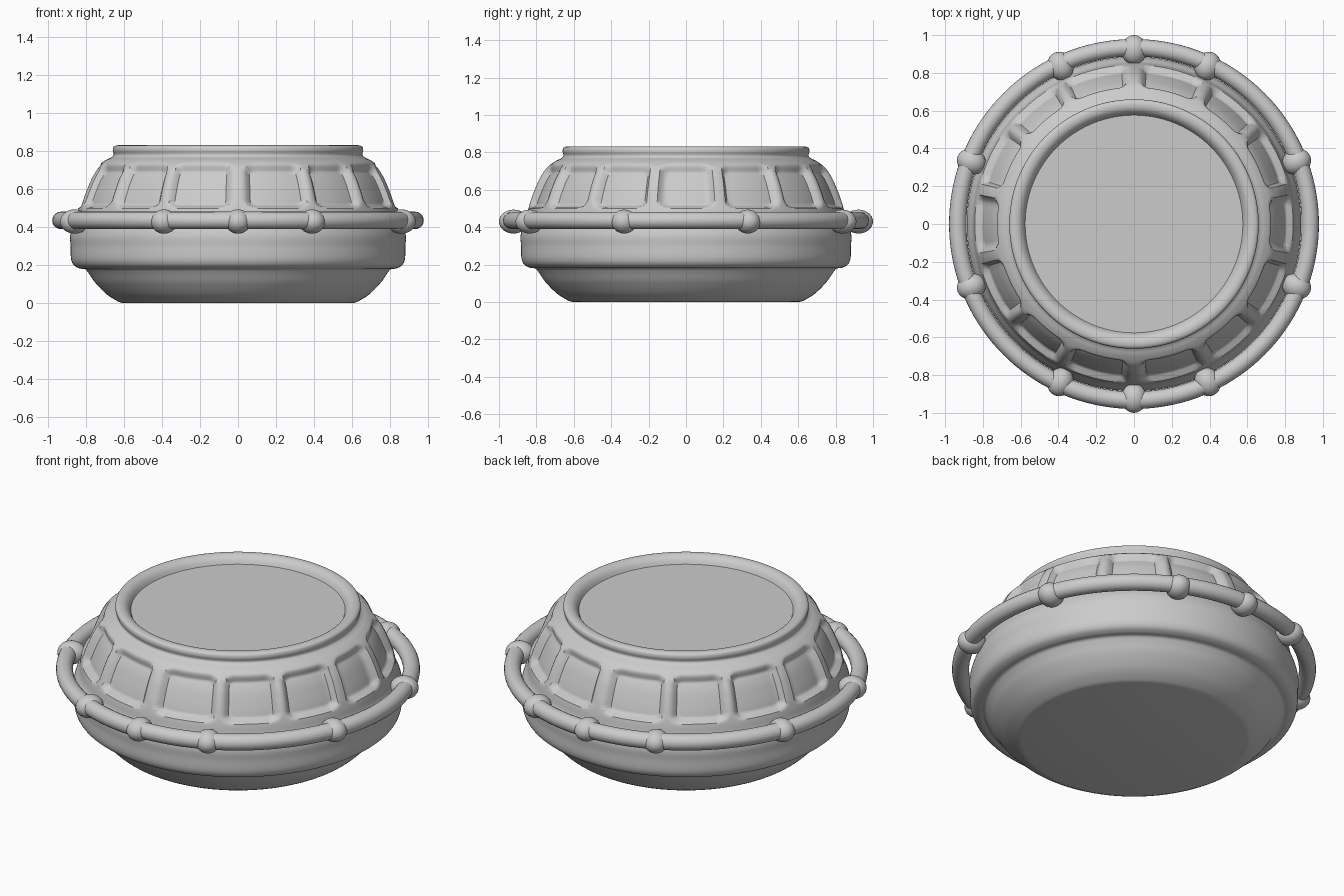
import bpy, bmesh
from math import sin, cos, pi, radians, degrees, hypot
from mathutils import Matrix, Vector

if "Cube" in bpy.data.objects:
    bpy.data.objects.remove(bpy.data.objects["Cube"])

SEGS = 270


def spline(pts, steps):
    """Catmull-Rom through (r, z) points."""
    out = []
    p = [Vector(q) for q in pts]
    p = [p[0]] + p + [p[-1]]
    for i in range(1, len(p) - 2):
        a, b, c, d = p[i - 1:i + 3]
        for k in range(steps):
            t = k / steps
            out.append(0.5 * (2 * b + (c - a) * t + (2 * a - 5 * b + 4 * c - d) * t * t
                              + (3 * b - a - 3 * c + d) * t ** 3))
    out.append(p[-2])
    return out


def finish(bm, name, angle=40):
    bmesh.ops.recalc_face_normals(bm, faces=bm.faces)
    me = bpy.data.meshes.new(name)
    bm.to_mesh(me)
    bm.free()
    ob = bpy.data.objects.new(name, me)
    bpy.context.collection.objects.link(ob)
    bpy.ops.object.select_all(action='DESELECT')
    ob.select_set(True)
    bpy.context.view_layer.objects.active = ob
    bpy.ops.object.shade_smooth_by_angle(angle=radians(angle))
    return ob


# window centres and half widths in degrees, one quadrant (mirrored by folding the angle)
WINDOWS = [(0, 10.5), (25.5, 11), (50, 10.5), (75.5, 11.8)]


def recess(theta, z):
    """Depth of the rounded window pockets at a point of the shell."""
    if not 0.47 < z < 0.77:
        return 0
    a = degrees(theta) % 180
    a = min(a, 180 - a)
    best = 0
    for c, half in WINDOWS:
        rad = 0.05
        qx = abs(radians(a - c)) * 0.81 - radians(half) * 0.81 + rad
        qz = abs(z - 0.62) * 1.12 - 0.13 + rad
        d = hypot(max(qx, 0), max(qz, 0)) + min(max(qx, qz), 0) - rad
        t = min(max((0.004 - d) / 0.03, 0), 1)
        best = max(best, t * t * (3 - 2 * t))
    return 0.036 * best


# body: lathed shell with window pockets pressed in along the normal
profile = [(0.60, 0), (0.63, 0.008), (0.69, 0.045), (0.75, 0.105), (0.785, 0.155), (0.805, 0.178),
           (0.835, 0.183), (0.865, 0.20), (0.88, 0.235), (0.882, 0.30), (0.885, 0.35),
           (0.875, 0.395), (0.855, 0.44), (0.845, 0.49), (0.828, 0.55), (0.805, 0.61),
           (0.777, 0.67), (0.742, 0.72), (0.70, 0.752), (0.668, 0.768), (0.655, 0.782),
           (0.66, 0.805), (0.655, 0.824), (0.635, 0.832), (0.61, 0.828), (0.59, 0.812),
           (0.576, 0.788)]
pts = spline(profile, 6)
bm = bmesh.new()
rings = []
for i, p in enumerate(pts):
    tan = (pts[min(i + 1, len(pts) - 1)] - pts[max(i - 1, 0)]).normalized()
    n = Vector((tan.y, -tan.x))
    ring = []
    for k in range(SEGS):
        th = 2 * pi * k / SEGS
        q = p - n * recess(th, p.y)
        ring.append(bm.verts.new((q.x * cos(th), q.x * sin(th), q.y)))
    rings.append(ring)
for a, b in zip(rings, rings[1:]):
    for k in range(SEGS):
        j = (k + 1) % SEGS
        bm.faces.new((a[k], a[j], b[j], b[k]))
bm.faces.new(rings[0][::-1])   # flat base
bm.faces.new(rings[-1])        # sunken top disc
finish(bm, "body")

# carrying ring around the waist
bpy.ops.mesh.primitive_torus_add(major_radius=0.933, minor_radius=0.046, major_segments=144,
                                 minor_segments=20, location=(0, 0, 0.436))
hoop = bpy.context.object
hoop.name = "waist_ring"
bpy.ops.object.shade_smooth_by_angle(angle=radians(40))

# knobs joining the ring to the body
bm = bmesh.new()
quadrant = [21, 65]
angles = [90, 270] + [b for a in quadrant for b in (a, 180 - a, 180 + a, 360 - a)]
for a in angles:
    m = (Matrix.Rotation(radians(a), 4, 'Z') @ Matrix.Translation((0.922, 0, 0.43))
         @ Matrix.Diagonal((0.078, 0.068, 0.064, 1)))
    bmesh.ops.create_uvsphere(bm, u_segments=24, v_segments=14, radius=1, matrix=m)
finish(bm, "ring_knobs")
